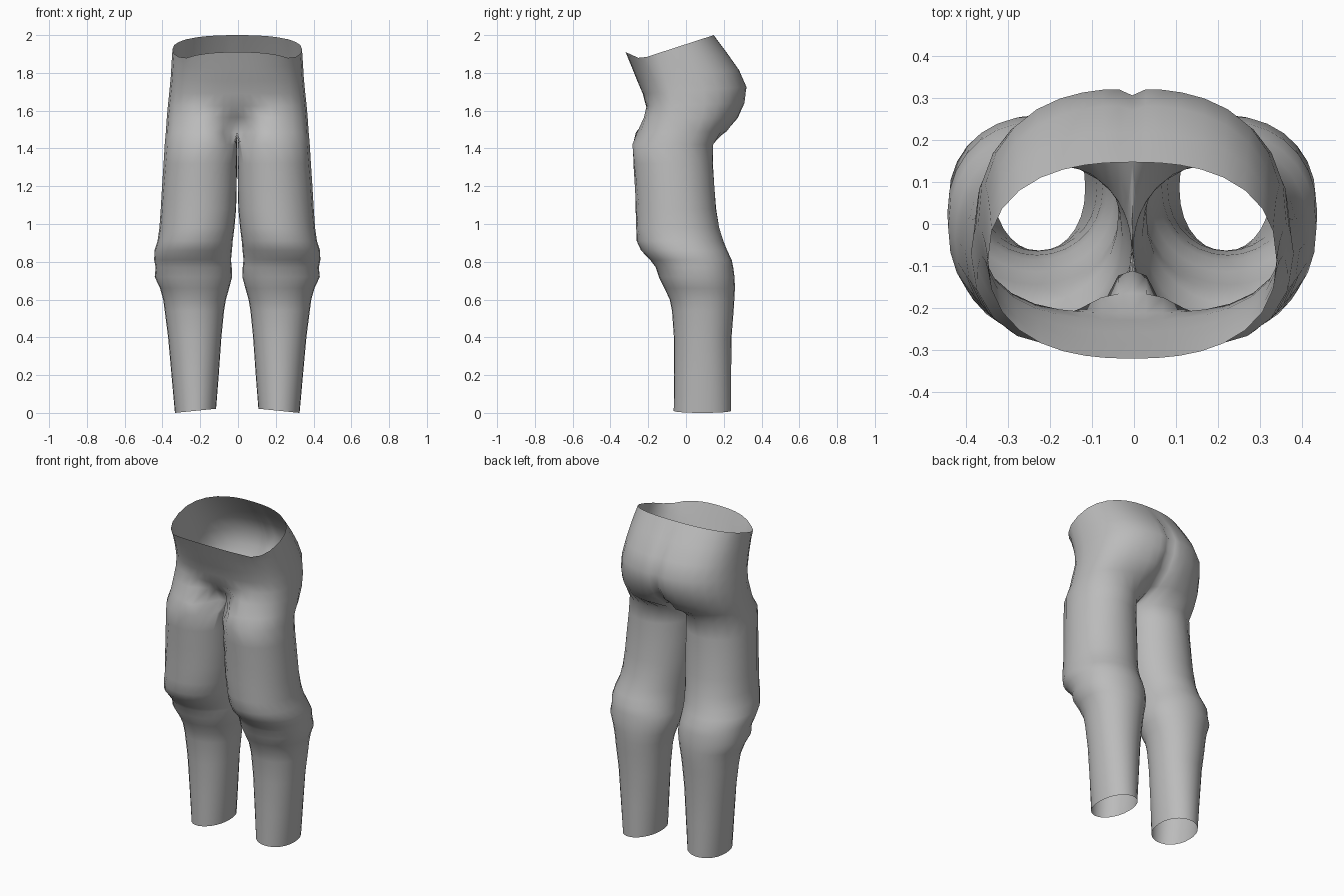
import bpy, bmesh, math

if "Cube" in bpy.data.objects:
    bpy.data.objects.remove(bpy.data.objects["Cube"])

# Angle steps: dense near the centre seam, where the creases are
TORSO = [0, 3, 8, 15, 24, 35, 48, 62, 76, 90]
LEG = [25, 34, 45, 60, 78, 96, 115, 136, 158, 180]
TORSO += [180 - a for a in reversed(TORSO[:-1])]
LEG += [360 - a for a in reversed(LEG[:-1])]
INNER = [360 - 20 + 5 * i for i in range(9)]
N = len(TORSO)

# Hip rings: half width, front y, back y, front z, back z, forward shift of
# the widest point, front dip, its width, back dip, its width
HIPS = [
    (.343, -.320, .147, 1.910, 2.000, .00, 0, .1, .000, .02),
    (.347, -.287, .218, 1.830, 1.905, .03, 0, .1, .006, .02),
    (.352, -.257, .282, 1.755, 1.815, .05, 0, .1, .012, .02),
    (.359, -.234, .322, 1.690, 1.725, .06, .005, .2, .016, .02),
    (.367, -.224, .312, 1.625, 1.640, .05, .012, .2, .022, .025),
    (.373, -.250, .276, 1.565, 1.560, .02, .085, .14, .040, .035),
    (.378, -.276, .222, 1.485, 1.490, .00, .165, .08, .075, .05),
]

# Leg rings: z, inner x, outer x, front y, back y
LEGS = [
    (1.42, .002, .384, -.285, .145),
    (1.32, .002, .390, -.279, .143),
    (1.20, .003, .398, -.271, .150),
    (1.08, .006, .405, -.267, .160),
    (.98, .015, .412, -.265, .176),
    (.91, .024, .422, -.261, .198),
    (.86, .028, .438, -.238, .218),
    (.81, .033, .440, -.190, .242),
    (.77, .029, .432, -.160, .250),
    (.72, .027, .437, -.144, .257),
    (.66, .043, .409, -.114, .259),
    (.60, .060, .392, -.086, .256),
    (.54, .070, .384, -.074, .252),
    (.40, .084, .366, -.064, .241),
    (.20, .098, .348, -.063, .239),
    (.00, .112, .330, -.065, .239),
]


def spow(v, p):
    return math.copysign(abs(v) ** p, v)


def hip_ring(bm, w, yf, yb, zf, zb, shift, df, wf, db, wb):
    ring = []
    waist = zf > 1.9
    mid = (yf + yb) / 2 - shift
    for i, deg in enumerate(TORSO):
        a = math.radians(deg)
        x = 0 if i in (0, N - 1) else w * math.sin(a) ** .82
        c = spow(math.cos(a), .85 if waist else .79)
        y = mid - c * ((mid - yf) if c > 0 else (yb - mid))
        z = zf + (zb - zf) * (y - yf) / (yb - yf)
        if waist:                          # waistband rises at the front
            z = 1.952 + .325 * y + .78 * max(0, -.24 - y)
        if c > 0:
            y += df * math.exp(-(x / wf) ** 3)
        else:
            y -= db * math.exp(-(x / wb) ** 2)
        ring.append(bm.verts.new((x, y, z)))
    return ring


def leg_ring(bm, k, z, xi, xo, yf, yb):
    ring = []
    even = min(1, k / 5)                   # spacing evens out down the leg
    step = 360 / (N + len(INNER))
    for i, deg in enumerate(LEG + INNER):
        uniform = 180 + (i - (N - 1) / 2) * step
        if i >= N:
            deg = 340 + 5 * (i - N)
        b = math.radians(deg + (uniform - deg) * even)
        x = (xi + xo) / 2 - math.cos(b) * (xo - xi) / 2
        y = (yf + yb) / 2 - spow(math.sin(b), .92) * (yb - yf) / 2
        tilt = .022 * (xo - x) / (xo - xi) if z == 0 else 0
        ring.append(bm.verts.new((x, y, z + tilt)))
    return ring


def bridge(bm, top, low, closed):
    n = len(top)
    for i in range(n if closed else n - 1):
        j = (i + 1) % n
        bm.faces.new((top[i], low[i], low[j], top[j]))


bm = bmesh.new()

# Hips
hips = [hip_ring(bm, *r) for r in HIPS]
for top, low in zip(hips, hips[1:]):
    bridge(bm, top, low, False)

# Crotch seam, back to front
front, back = hips[-1][0].co, hips[-1][-1].co
seam = []
for i in range(len(INNER)):
    t = (i + 1) / (len(INNER) + 1)
    p = back.lerp(front, t)
    seam.append(bm.verts.new((0, p.y, p.z - .035 * math.sin(math.pi * t))))

# Leg
above = hips[-1] + seam
for k, r in enumerate(LEGS):
    ring = leg_ring(bm, k, *r)
    bridge(bm, above, ring, True)
    above = ring

mesh = bpy.data.meshes.new("trousers")
bm.to_mesh(mesh)
bm.free()
trousers = bpy.data.objects.new("trousers", mesh)
bpy.context.collection.objects.link(trousers)
trousers.location.x = -.004

cloth = bpy.data.materials.new("grey cloth")
cloth.diffuse_color = (.5, .5, .5, 1)
cloth.use_nodes = True
cloth.node_tree.nodes["Principled BSDF"].inputs["Base Color"].default_value = cloth.diffuse_color
mesh.materials.append(cloth)
mesh.polygons.foreach_set("use_smooth", [True] * len(mesh.polygons))

# Second half
mirror = trousers.modifiers.new("mirror", "MIRROR")
mirror.merge_threshold = .001
